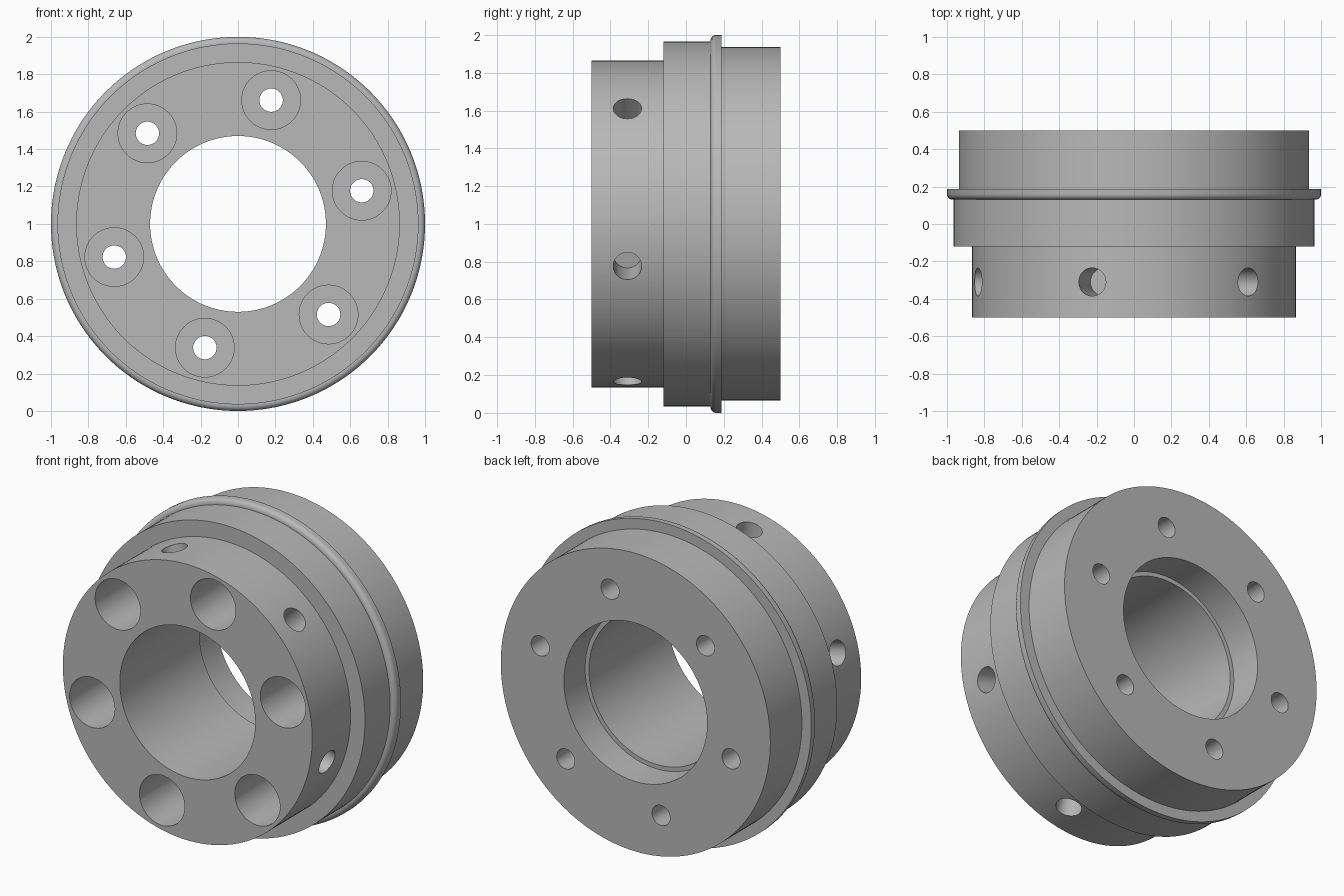
import bpy
import bmesh
from math import cos, sin, pi, radians
from mathutils import Matrix

if "Cube" in bpy.data.objects:
    bpy.data.objects.remove(bpy.data.objects["Cube"], do_unlink=True)

STEEL = (0.48, 0.48, 0.48, 1.0)
metal = bpy.data.materials.new("grey metal")
metal.diffuse_color = STEEL
metal.use_nodes = True
metal.node_tree.nodes["Principled BSDF"].inputs["Base Color"].default_value = STEEL

ALONG_Y = Matrix.Rotation(-pi / 2, 4, "X")
CENTRE = Matrix.Translation((0, 0, 1))


def lathe(bm, profile, matrix, segments, ring=False):
    """Turn (radius, height) points round local z; a ring closes on itself, else ends are capped."""
    loops = [[bm.verts.new(matrix @ Matrix.Rotation(2 * pi * i / segments, 4, "Z")
                           @ Matrix.Translation((r, 0, h)).to_translation())
              for i in range(segments)] for r, h in profile]
    pairs = list(zip(loops, loops[1:]))
    if ring:
        pairs.append((loops[-1], loops[0]))
    else:
        bm.faces.new(loops[0])
        bm.faces.new(loops[-1])
    for a, b in pairs:
        for i in range(segments):
            j = (i + 1) % segments
            bm.faces.new((a[i], a[j], b[j], b[i]))


def make_object(name, bm):
    bmesh.ops.recalc_face_normals(bm, faces=bm.faces)
    mesh = bpy.data.meshes.new(name)
    bm.to_mesh(mesh)
    bm.free()
    mesh.materials.append(metal)
    obj = bpy.data.objects.new(name, mesh)
    bpy.context.collection.objects.link(obj)
    return obj


# Stepped hub body with a rounded locating rim and a recessed rear bore
FILLET = 0.03
rim = [(1 - FILLET + FILLET * sin(t), 0.13 + FILLET - FILLET * cos(t))
       for t in (radians(15 * k) for k in range(7))]
body_profile = [(0.47, -0.5), (0.865, -0.5), (0.865, -0.12), (0.965, -0.12), (0.965, 0.13),
                *rim, (1.0, 0.187), (0.935, 0.187), (0.935, 0.5),
                (0.497, 0.5), (0.497, 0.29), (0.47, 0.29)]
bm = bmesh.new()
lathe(bm, body_profile, CENTRE @ ALONG_Y, 144, ring=True)
hub = make_object("hub_body", bm)

# Cutters: six counterbored bolt holes and six blind radial holes
bolt_profile = [(0.157, -0.6), (0.157, 0.1), (0.0625, 0.1), (0.0625, 0.6)]
pin_profile = [(0.075, 0.62), (0.075, 1.1)]
bm = bmesh.new()
for k in range(6):
    a = radians(15 + 60 * k)
    bolt_place = Matrix.Translation((0.685 * cos(a), 0, 0.685 * sin(a)))
    lathe(bm, bolt_profile, CENTRE @ bolt_place @ ALONG_Y, 48)
    pin_place = Matrix.Translation((0, -0.31, 0)) @ Matrix.Rotation(pi / 3 - a, 4, "Y")
    lathe(bm, pin_profile, CENTRE @ pin_place, 40)
cutter = make_object("hole_cutter", bm)
cutter.hide_render = True

# Cut the holes, then drop the cutter
cut = hub.modifiers.new("holes", "BOOLEAN")
cut.operation = "DIFFERENCE"
cut.solver = "EXACT"
cut.object = cutter
bpy.ops.object.select_all(action="DESELECT")
hub.select_set(True)
bpy.context.view_layer.objects.active = hub
bpy.ops.object.modifier_apply(modifier=cut.name)
bpy.data.objects.remove(cutter, do_unlink=True)
bpy.ops.object.shade_smooth_by_angle(angle=radians(30))
